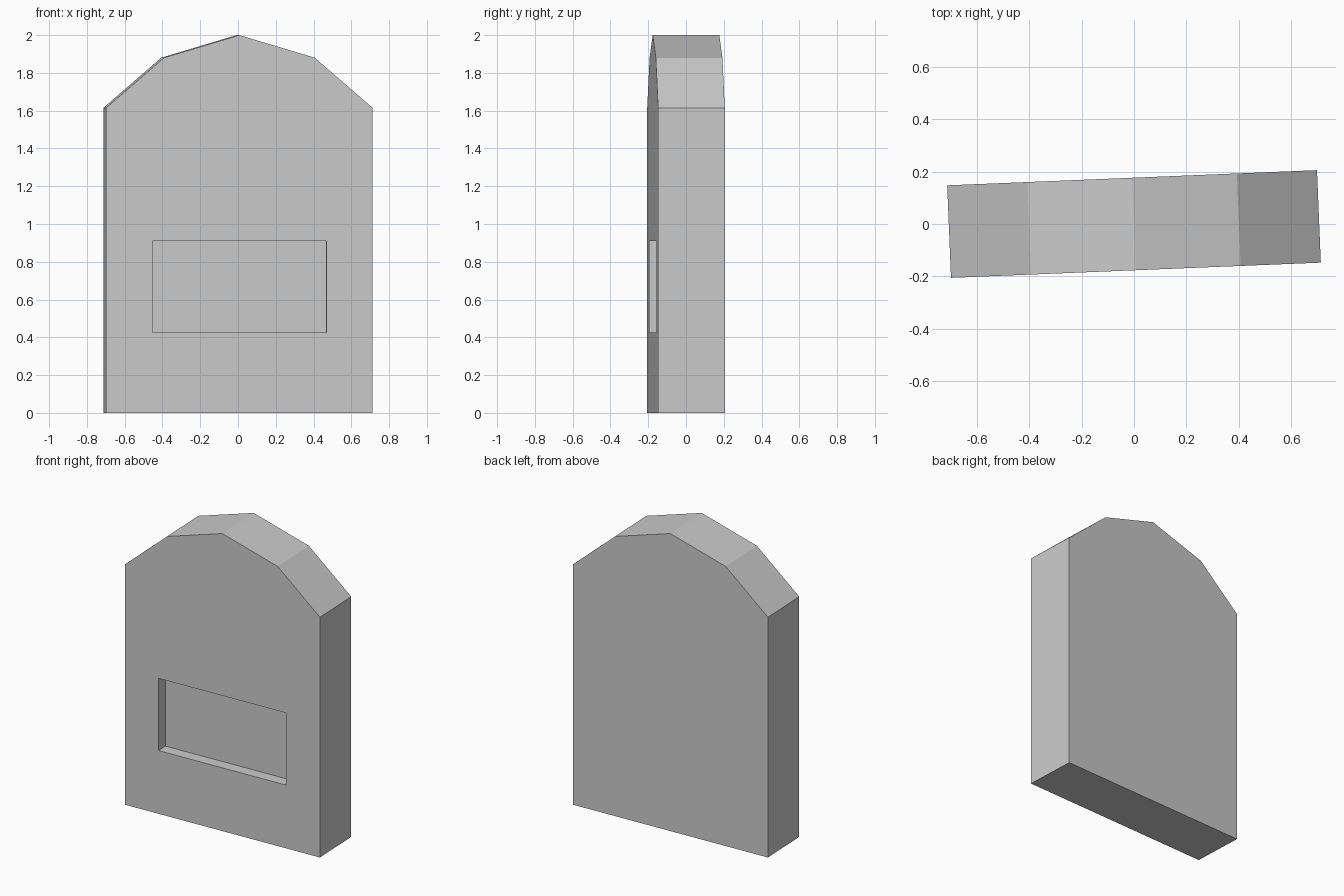
import bpy, bmesh, math

if "Cube" in bpy.data.objects:
    bpy.data.objects.remove(bpy.data.objects["Cube"])

TURN = math.radians(2.35)
HALF_DEPTH = 0.1765
RECESS_DEPTH = 0.077


def extruded_profile(name, points, y0, y1):
    """Prism from an x/z outline, extruded along y and turned about z."""
    bm = bmesh.new()
    face = bm.faces.new([bm.verts.new((x, y0, z)) for x, z in points])
    new = bmesh.ops.extrude_face_region(bm, geom=[face])["geom"]
    moved = [v for v in new if isinstance(v, bmesh.types.BMVert)]
    bmesh.ops.translate(bm, verts=moved, vec=(0, y1 - y0, 0))
    bmesh.ops.recalc_face_normals(bm, faces=bm.faces)
    mesh = bpy.data.meshes.new(name)
    bm.to_mesh(mesh)
    bm.free()
    obj = bpy.data.objects.new(name, mesh)
    obj.rotation_euler.z = TURN
    bpy.context.collection.objects.link(obj)
    return obj


# Slab with a faceted arched top (right half outline, mirrored to the left)
half = [(0.706, 0), (0.706, 1.615), (0.40, 1.88)]
outline = half + [(0, 2.0)] + [(-x, z) for x, z in reversed(half)]
slab = extruded_profile("headstone_slab", outline, -HALF_DEPTH, HALF_DEPTH)

# Rectangular panel sunk into the front face
panel = [(-0.461, 0.425), (0.461, 0.425), (0.461, 0.91), (-0.461, 0.91)]
cutter = extruded_profile("panel_cutter", panel,
                          -HALF_DEPTH - 0.1, -HALF_DEPTH + RECESS_DEPTH)
cutter.hide_render = True

cut = slab.modifiers.new("panel_recess", "BOOLEAN")
cut.operation = "DIFFERENCE"
cut.solver = "EXACT"
cut.object = cutter

# Bake the cut and drop the helper
bpy.context.view_layer.objects.active = slab
slab.select_set(True)
bpy.ops.object.modifier_apply(modifier=cut.name)
bpy.data.objects.remove(cutter)
